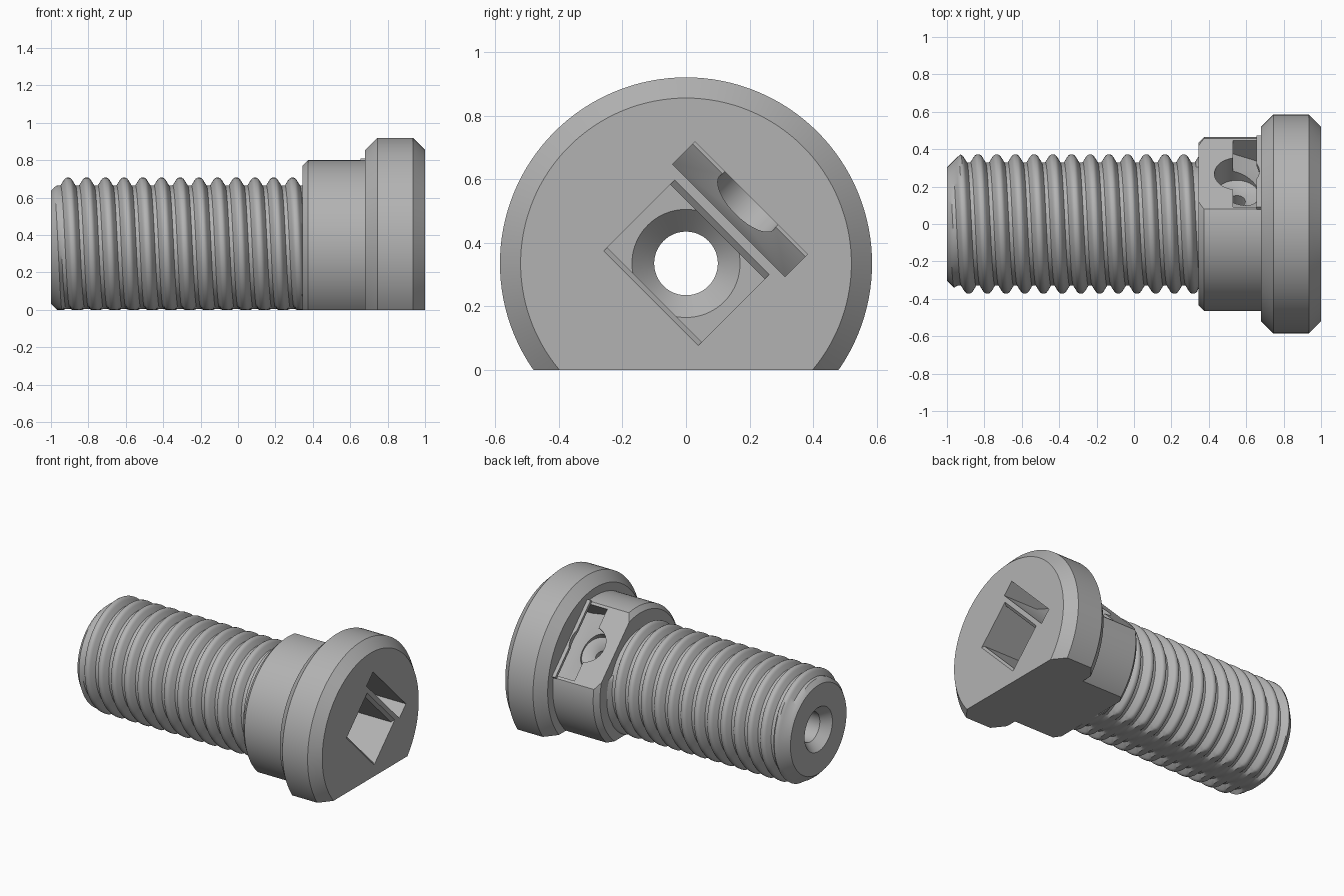
import bpy, bmesh
from math import sin, cos, pi, radians, sqrt

if "Cube" in bpy.data.objects:
    bpy.data.objects.remove(bpy.data.objects["Cube"])

AXIS_Z = 0.335      # height of the bolt axis
PITCH = 0.1
BORE = 0.10

steel = bpy.data.materials.new("grey_steel")
steel.use_nodes = True
GREY = (0.45, 0.45, 0.45, 1)
steel.diffuse_color = GREY
steel.node_tree.nodes["Principled BSDF"].inputs["Base Color"].default_value = GREY


def around_bolt(t, r, a):
    """Point around the long axis."""
    return (t, -r * sin(a), AXIS_Z + r * cos(a))


def diagonal(x, u, v):
    """Point in the frame tilted 45 degrees: u points up and back, v across."""
    return (x, (u - v) / sqrt(2), AXIS_Z + (u + v) / sqrt(2))


def finish(bm, name):
    bmesh.ops.recalc_face_normals(bm, faces=bm.faces)
    mesh = bpy.data.meshes.new(name)
    bm.to_mesh(mesh)
    bm.free()
    mesh.materials.append(steel)
    obj = bpy.data.objects.new(name, mesh)
    bpy.context.collection.objects.link(obj)
    return obj


def revolve(profile, place, n=96):
    """Closed solid of revolution from (distance, radius) pairs."""
    bm = bmesh.new()
    rings = [[bm.verts.new(place(t, r, 2 * pi * j / n)) for j in range(n)]
             for t, r in profile]
    for a, b in zip(rings, rings[1:]):
        for j in range(n):
            k = (j + 1) % n
            bm.faces.new((a[j], a[k], b[k], b[j]))
    bm.faces.new(rings[0])
    bm.faces.new(rings[-1])
    return bm


def prism(outline, half):
    """Extrude an (x, u) outline to both sides along v."""
    bm = bmesh.new()
    left, right = [[bm.verts.new(diagonal(x, u, v)) for x, u in outline]
                   for v in (-half, half)]
    bm.faces.new(left)
    bm.faces.new(right)
    for i in range(len(left)):
        k = (i + 1) % len(left)
        bm.faces.new((left[i], left[k], right[k], right[i]))
    return bm


def combine(target, tool, operation):
    tool.hide_render = True
    mod = target.modifiers.new(tool.name, "BOOLEAN")
    mod.operation, mod.object, mod.solver = operation, tool, "EXACT"
    bpy.context.view_layer.objects.active = target
    bpy.ops.object.modifier_apply(modifier=mod.name)
    bpy.data.objects.remove(tool)


def smooth(obj):
    bpy.ops.object.select_all(action="DESELECT")
    obj.select_set(True)
    bpy.context.view_layer.objects.active = obj
    bpy.ops.object.shade_smooth_by_angle(angle=radians(35))


# Threaded shank: a helical ridge profile swept round, with the bore inside
half_ridge = [(0.4, 0), (0.22, 0.7), (0.15, 0.9), (0.07, 1)]
ridge = [(-f, h) for f, h in half_ridge] + half_ridge[::-1]
START, END, SEGMENTS = -1.0, 0.35, 96


def shank_column(a):
    pts = [(END, BORE), (START + 0.06, BORE), (START, 0.15)]
    for turn in range(-3, 16):
        for f, h in ridge:
            x = -0.909 + PITCH * (turn + f + a / (2 * pi))
            r = 0.33 + 0.042 * h
            if x > END:
                x, r = END, 0.33
            x = max(x, START)
            pts.append((x, min(r, 0.302 + x - START)))
    return pts + [(END, BORE)]


bm = bmesh.new()
columns = []
for j in range(SEGMENTS + 1):
    a = 2 * pi * j / SEGMENTS
    column = []
    for x, r in shank_column(a):
        x, y, z = around_bolt(x, r, a)
        column.append(bm.verts.new((x, y, max(z, 0))))
    columns.append(column)
for a, b in zip(columns, columns[1:]):
    for i in range(len(a) - 1):
        bm.faces.new((a[i], a[i + 1], b[i + 1], b[i]))
bmesh.ops.remove_doubles(bm, verts=bm.verts, dist=0.0001)
shank = finish(bm, "threaded_shank")
smooth(shank)

# Collar and chamfered head, sliced flat underneath
bm = revolve([(0.345, 0.435), (0.375, 0.465), (0.68, 0.465), (0.68, 0.52),
              (0.745, 0.585), (0.935, 0.585), (1.0, 0.52)], around_bolt, 128)
cut = bmesh.ops.bisect_plane(bm, geom=bm.verts[:] + bm.edges[:] + bm.faces[:],
                             plane_co=(0, 0, 0), plane_no=(0, 0, 1), clear_inner=True)
rim = [e for e in cut["geom_cut"] if isinstance(e, bmesh.types.BMEdge)]
bmesh.ops.edgeloop_fill(bm, edges=rim)
head = finish(bm, "head_and_collar")

# Diagonal flat on the collar, with a thin lip against the head
combine(head, finish(prism([(0.2, 0.38), (0.68, 0.38), (0.68, 0.7), (0.2, 0.7)], 0.6),
                     "flat_cutter"), "DIFFERENCE")
combine(head, finish(prism([(0.655, 0.3), (0.69, 0.3), (0.69, 0.4), (0.655, 0.4)], 0.27),
                     "slot_lip"), "UNION")

# Central bore with its countersink
combine(head, finish(revolve([(0.2, BORE), (0.61, BORE), (0.68, 0.17), (0.69, 0.17)],
                             around_bolt), "bore_cutter"), "DIFFERENCE")

# Rectangular pocket in the front face with eased long edges
combine(head, finish(prism([(0.68, -0.14), (0.985, -0.14), (1.0, -0.155), (1.05, -0.155),
                            (1.05, 0.16), (1.0, 0.16), (0.98, 0.14), (0.68, 0.14)], 0.21),
                     "pocket_cutter"), "DIFFERENCE")

# Strap slot running from the front face out through the flat
combine(head, finish(prism([(1.05, 0.19), (1.05, 0.29), (0.75, 0.29), (0.655, 0.38),
                            (0.655, 0.45), (0.53, 0.45), (0.53, 0.28), (0.74, 0.19)], 0.25),
                     "slot_cutter"), "DIFFERENCE")

# Stepped cross hole under the slot
combine(head, finish(revolve([(0.04, 0.045), (0.17, 0.045), (0.2, 0.075), (0.21, 0.12), (0.45, 0.12)],
                             lambda t, r, a: diagonal(0.55 + r * cos(a), t, r * sin(a)), 64),
                     "cross_hole_cutter"), "DIFFERENCE")
smooth(head)
